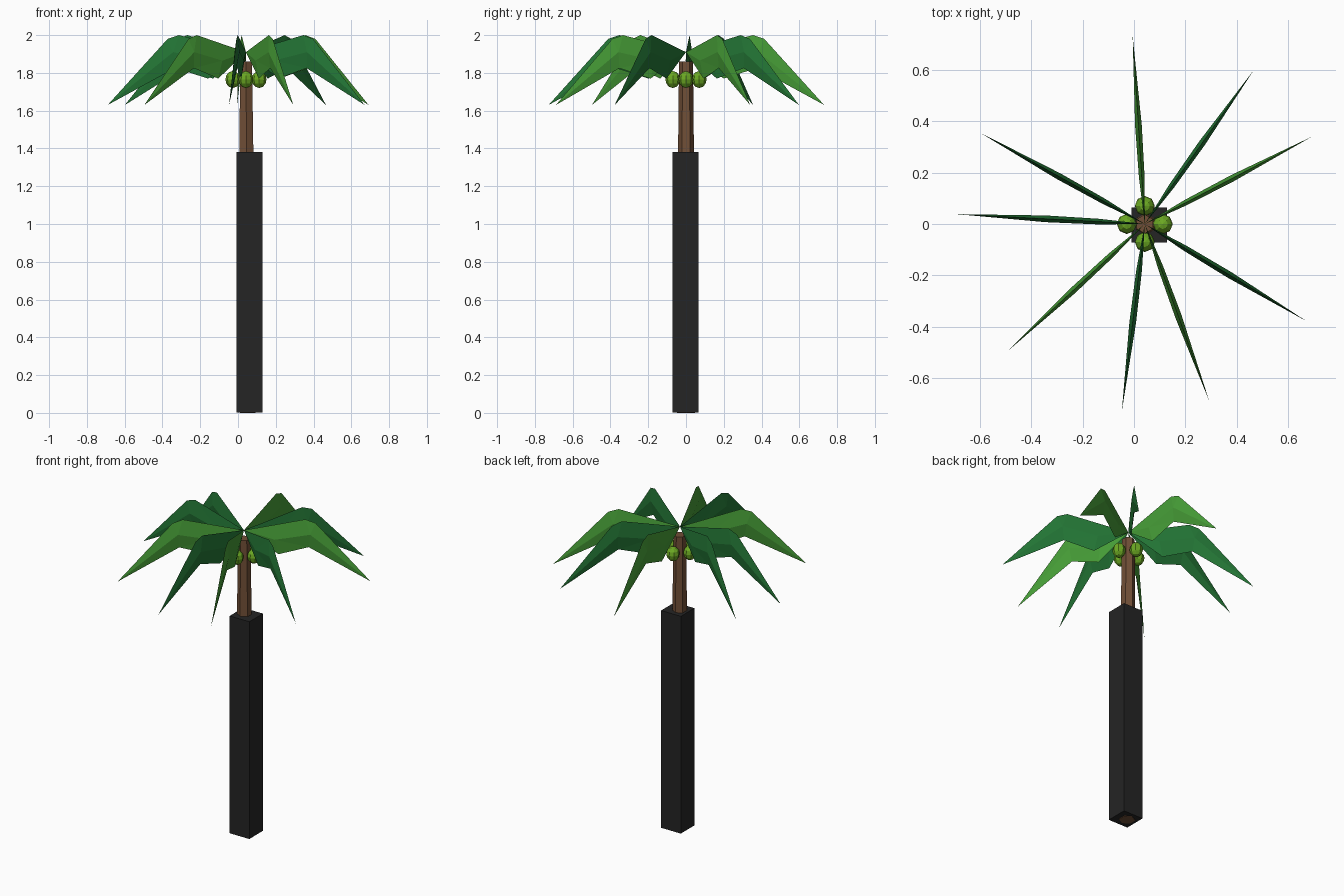
import bpy, bmesh, math
from mathutils import Vector

if "Cube" in bpy.data.objects:
    bpy.data.objects.remove(bpy.data.objects["Cube"])


def mat(name, r, g, b):
    m = bpy.data.materials.new(name)
    m.diffuse_color = (r, g, b, 1)
    m.use_nodes = True
    m.node_tree.nodes["Principled BSDF"].inputs["Base Color"].default_value = m.diffuse_color
    return m


BARK = mat("bark brown", 0.165, 0.078, 0.038)
BLACK = mat("sleeve black", 0.018, 0.018, 0.018)
LIGHT = mat("leaf light green", 0.063, 0.345, 0.039)
DARK = mat("leaf deep green", 0.017, 0.180, 0.036)
NUT = mat("coconut lime", 0.150, 0.400, 0.017)


def finish(bm, name, material):
    bmesh.ops.recalc_face_normals(bm, faces=bm.faces[:])
    me = bpy.data.meshes.new(name)
    bm.to_mesh(me)
    bm.free()
    me.materials.append(material)
    ob = bpy.data.objects.new(name, me)
    bpy.context.collection.objects.link(ob)
    return ob


HUB_X = 0.042

# Six-sided trunk, slightly tapered and leaning
bm = bmesh.new()
rings = []
for x, z, r in ((0.052, 0.0, 0.047), (0.045, 1.38, 0.042), (HUB_X, 1.86, 0.037)):
    rings.append([bm.verts.new((x + r * math.cos(math.radians(30 + 60 * i)),
                                r * math.sin(math.radians(30 + 60 * i)), z))
                  for i in range(6)])
for a, b in zip(rings, rings[1:]):
    for i in range(6):
        j = (i + 1) % 6
        bm.faces.new((a[i], a[j], b[j], b[i]))
bm.faces.new(rings[0])
bm.faces.new(rings[-1])
finish(bm, "trunk", BARK)

# Square black sleeve around the lower trunk
bm = bmesh.new()
bmesh.ops.create_cube(bm, size=1)
for v in bm.verts:
    v.co = Vector((0.06 + v.co.x * 0.138, -0.003 + v.co.y * 0.136,
                   0.6915 + v.co.z * 1.377))
finish(bm, "trunk_sleeve", BLACK)

# Drooping upright blades: outline (radius, height) with a raised rib per side
UPPER = [(0, 1.91), (0.355, 2.0), (0.415, 1.98), (0.733, 1.63)]
LOWER = [(0, 1.91), (0.20, 1.77), (0.375, 1.825), (0.733, 1.63)]
RIB = [(0.18, 1.865, 0.011), (0.385, 1.91, 0.013)]


def leaf(name, angle, material):
    a = math.radians(angle)
    d, s = Vector((math.cos(a), math.sin(a), 0)), Vector((-math.sin(a), math.cos(a), 0))
    bm = bmesh.new()

    def vert(r, z, w=0.0):
        return bm.verts.new(d * r + s * w + Vector((HUB_X, 0, z)))

    hub, peak, shoulder, tip = [vert(*p) for p in UPPER]
    low, joint = [vert(*p) for p in LOWER[1:3]]
    for side in (1, -1):
        inner, outer = [vert(r, z, w * side) for r, z, w in RIB]
        for f in ((hub, peak, inner), (inner, peak, outer), (peak, shoulder, outer),
                  (shoulder, tip, outer), (outer, tip, joint),
                  (inner, outer, joint), (inner, joint, low), (hub, inner, low)):
            bm.faces.new(f)
    finish(bm, name, material)


for i, ang in enumerate((93.7, 54.7, 27.6, -31, -70, -97, -137.2, 177, 151)):
    leaf(f"leaf_{i + 1}", ang, LIGHT if i in (0, 2, 4, 6) else DARK)

# Four faceted coconuts below the crown
for i in range(4):
    bm = bmesh.new()
    bmesh.ops.create_uvsphere(bm, u_segments=8, v_segments=6, radius=0.039)
    a = i * math.pi / 2
    for v in bm.verts:
        v.co = Vector((HUB_X + 0.07 * math.cos(a) + v.co.x, 0.07 * math.sin(a) + v.co.y,
                       1.765 + v.co.z * 1.15))
    finish(bm, f"coconut_{i + 1}", NUT)
